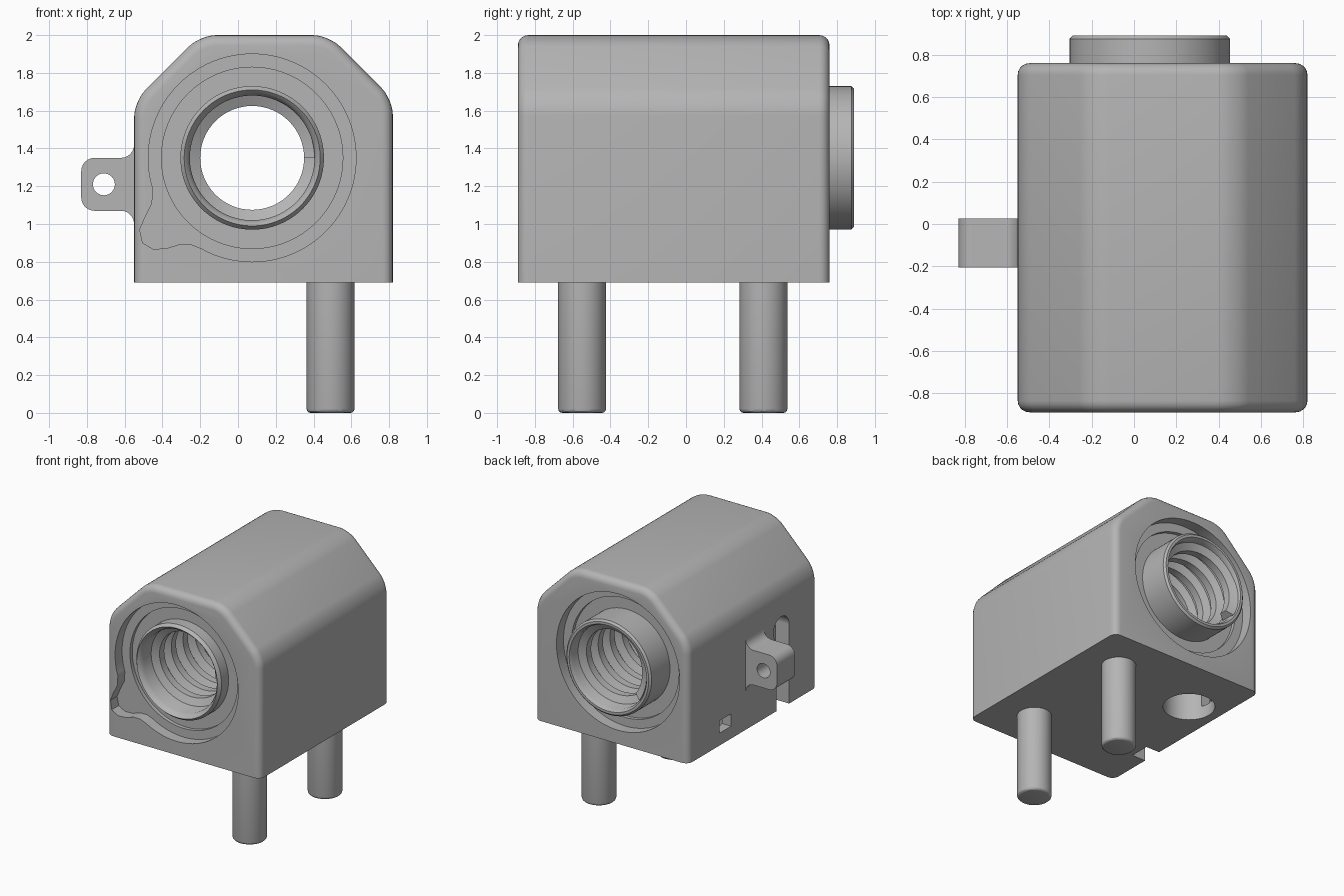
import bpy, bmesh, math
from mathutils import Matrix, Vector

cube = bpy.data.objects.get("Cube")
if cube:
    bpy.data.objects.remove(cube)

grey = bpy.data.materials.new("matte_grey")
grey.use_nodes = True
grey.diffuse_color = (0.46, 0.46, 0.46, 1)
grey.node_tree.nodes["Principled BSDF"].inputs["Base Color"].default_value = grey.diffuse_color

FRONT, BACK, BASE = -0.89, 0.76, 0.69
AXIS = Vector((0.075, 0, 1.35))
parts = []


def make(name, bm, cutter=False):
    bmesh.ops.recalc_face_normals(bm, faces=bm.faces)
    mesh = bpy.data.meshes.new(name)
    bm.to_mesh(mesh)
    bm.free()
    mesh.materials.append(grey)
    obj = bpy.data.objects.new(name, mesh)
    bpy.context.scene.collection.objects.link(obj)
    if cutter:
        obj.hide_render = True
    else:
        parts.append(obj)
    return obj


def prism(points, y0, y1):
    """Extrude an x-z outline along y."""
    bm = bmesh.new()
    face = bm.faces.new([bm.verts.new((x, y0, z)) for x, z in points])
    new = bmesh.ops.extrude_face_region(bm, geom=[face])["geom"]
    bmesh.ops.translate(bm, vec=(0, y1 - y0, 0),
                        verts=[v for v in new if isinstance(v, bmesh.types.BMVert)])
    return bm


def cylinder(center, radius, length, axis="Z", segments=64):
    bm = bmesh.new()
    turn = {"X": Matrix.Rotation(math.pi / 2, 4, "Y"),
            "Y": Matrix.Rotation(math.pi / 2, 4, "X"), "Z": Matrix()}[axis]
    bmesh.ops.create_cone(bm, cap_ends=True, segments=segments, radius1=radius,
                          radius2=radius, depth=length,
                          matrix=Matrix.Translation(center) @ turn)
    return bm


def box(lo, hi):
    return prism([(lo[0], lo[2]), (hi[0], lo[2]), (hi[0], hi[2]), (lo[0], hi[2])], lo[1], hi[1])


def bevel(bm, test, width, segments):
    edges = [e for e in bm.edges if test(*[v.co for v in e.verts])]
    bmesh.ops.bevel(bm, geom=edges, offset=width, segments=segments,
                    profile=0.5, affect="EDGES")


def cut(target, cutters):
    """Subtract the cutters and bake the result."""
    for bm in cutters:
        c = make("cutter", bm, cutter=True)
        mod = target.modifiers.new("cut", "BOOLEAN")
        mod.operation, mod.solver, mod.object = "DIFFERENCE", "EXACT", c
        graph = bpy.context.evaluated_depsgraph_get()
        baked = bpy.data.meshes.new_from_object(target.evaluated_get(graph))
        target.modifiers.clear()
        target.data = baked
        bpy.data.objects.remove(c)


# Body: chamfered block with rounded shoulders and rounded end rims
bm = prism([(-0.55, BASE), (0.82, BASE), (0.82, 1.66), (0.48, 2), (-0.2, 2), (-0.55, 1.65)],
           FRONT, BACK)
bevel(bm, lambda a, b: abs(a.y - b.y) > 1 and a.z > 1, 0.085, 6)
bevel(bm, lambda a, b: abs(a.y - b.y) < 0.01 and max(a.z, b.z) > BASE + 0.1, 0.055, 5)
body = make("body", bm)

# Cuts: end recesses with a deeper channel, side lobe, bore
cutters = []
for end, inward in ((FRONT, 1), (BACK, -1)):
    for radius, depth in ((0.55, 0.09), (0.48, 0.12)):
        cutters.append(cylinder(AXIS + Vector((0, end + inward * (depth - 0.2), 0)),
                                radius, 0.4, "Y", 96))
lobe = [(-0.45, 1.19), (-0.455, 1.11), (-0.49, 1.04), (-0.52, 0.97), (-0.505, 0.9),
        (-0.45, 0.868), (-0.38, 0.87), (-0.31, 0.893), (-0.25, 0.893), (-0.18, 0.865), (0, 1.2)]
cutters.append(prism(lobe, FRONT - 0.1, FRONT + 0.09))
cutters.append(cylinder(AXIS, 0.36, 3, "Y", 96))

# Cuts: blind socket underneath with a side window, and a round-topped side slot
cutters.append(cylinder((-0.29, 0.28, BASE), 0.19, 0.44))
cutters.append(box((-0.7, 0.21, 0.79), (-0.35, 0.36, 0.89)))
cutters.append(box((-0.7, -0.53, 0.5), (-0.43, -0.37, 1.33)))
cutters.append(cylinder((-0.57, -0.43, 1.33), 0.1, 0.28, "X", 32))
cut(body, cutters)

# Threaded sleeve: lathed tube with chamfered ends
profile = [(0.33, FRONT + 0.05), (0.345, FRONT + 0.02), (0.36, FRONT + 0.005),
           (0.38, FRONT + 0.03), (0.38, 0.875), (0.365, 0.89), (0.345, 0.89), (0.33, 0.86)]
bm = bmesh.new()
ring = [bm.verts.new(AXIS + Vector((r, y, 0))) for r, y in profile]
loop = [bm.edges.new((ring[i - 1], ring[i])) for i in range(len(ring))]
bmesh.ops.spin(bm, geom=ring + loop, cent=AXIS, axis=(0, 1, 0),
               angle=math.tau, steps=96, use_duplicate=False)
bmesh.ops.remove_doubles(bm, verts=bm.verts, dist=0.0005)
make("sleeve", bm)

# Helical thread inside the sleeve
pitch, steps = 0.15, 64
turns = 10.6
bm = bmesh.new()
rows = []
for i in range(int(turns * steps) + 1):
    t = i / steps
    a = t * math.tau
    y = FRONT + 0.13 + t * pitch
    rows.append([bm.verts.new(AXIS + Vector((r * math.cos(a), y + dy, r * math.sin(a))))
                 for r, dy in ((0.335, -0.06), (0.275, -0.03), (0.275, 0.03), (0.335, 0.06))])
for p, q in zip(rows, rows[1:]):
    for k in range(4):
        bm.faces.new((p[k - 1], p[k], q[k], q[k - 1]))
bm.faces.new(rows[0])
bm.faces.new(rows[-1])
make("thread", bm)

# Side tab with flared root, rounded corners and a screw hole
outline = [(-0.53, 1.0), (-0.55, 1.0)]
tab_arcs = [((-0.62, 1.0), 0, 90), ((-0.76, 1.14), 270, 180),
            ((-0.76, 1.28), 180, 90), ((-0.62, 1.42), 270, 360)]
outline = [(-0.53, 1.0)]
for (cx, cz), a0, a1 in tab_arcs:
    for k in range(7):
        a = math.radians(a0 + (a1 - a0) * k / 6)
        outline.append((cx + 0.07 * math.cos(a), cz + 0.07 * math.sin(a)))
outline.append((-0.53, 1.42))
tab = make("side_tab", prism(outline, -0.205, 0.025))
cut(tab, [cylinder((-0.71, -0.09, 1.21), 0.058, 1, "Y", 32)])

# Two legs with rounded feet
for name, y in (("front_leg", -0.55), ("back_leg", 0.41)):
    bm = cylinder((0.49, y, 0.36), 0.127, 0.72, "Z", 48)
    bevel(bm, lambda a, b: max(a.z, b.z) < 0.01, 0.022, 3)
    make(name, bm)

# Smooth shading with sharp edges kept
bpy.ops.object.select_all(action="DESELECT")
for obj in parts:
    obj.select_set(True)
bpy.context.view_layer.objects.active = body
bpy.ops.object.shade_smooth_by_angle(angle=math.radians(30))
